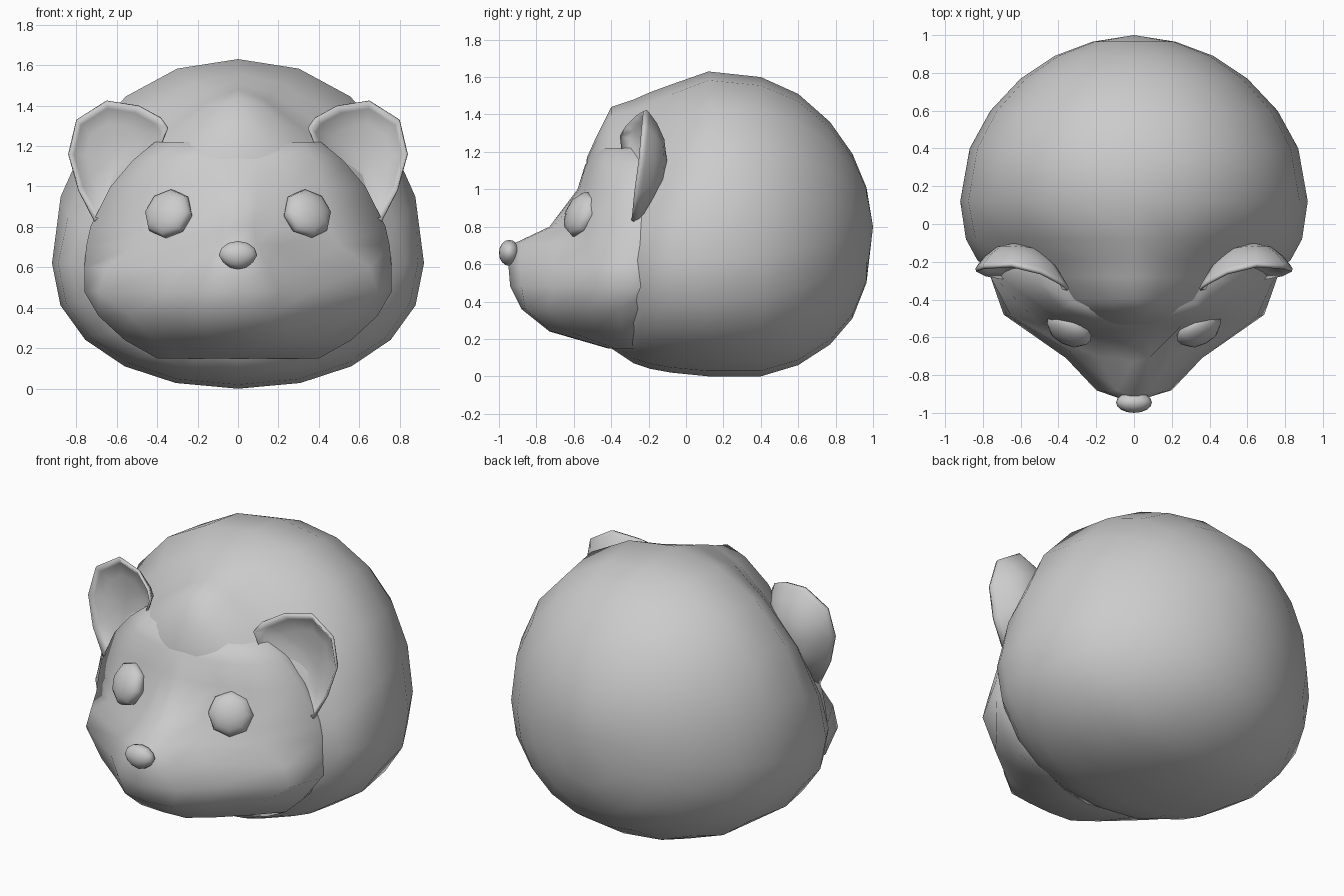
import bpy, bmesh, math
from mathutils import Vector

if "Cube" in bpy.data.objects:
    bpy.data.objects.remove(bpy.data.objects["Cube"])


def loft(name, rings, start, end):
    """Skin closed rings of points and close both ends with a fan."""
    bm = bmesh.new()
    loops = [[bm.verts.new(p) for p in r] for r in rings]
    n = len(loops[0])
    for a, b in zip(loops, loops[1:]):
        for i in range(n):
            j = (i + 1) % n
            bm.faces.new((a[i], a[j], b[j], b[i]))
    for loop, tip in ((loops[0], start), (loops[-1], end)):
        v = bm.verts.new(tip)
        for i in range(n):
            bm.faces.new((loop[i], loop[(i + 1) % n], v))
    bmesh.ops.recalc_face_normals(bm, faces=bm.faces)
    me = bpy.data.meshes.new(name)
    bm.to_mesh(me)
    bm.free()
    me.shade_smooth()
    ob = bpy.data.objects.new(name, me)
    bpy.context.collection.objects.link(ob)
    return ob


def ellipsoid(name, loc, scale, normal, segs, rings):
    bpy.ops.mesh.primitive_uv_sphere_add(segments=segs, ring_count=rings, radius=1, location=loc)
    ob = bpy.context.object
    ob.name = name
    ob.scale = scale
    ob.rotation_mode = 'QUATERNION'
    ob.rotation_quaternion = Vector(normal).to_track_quat('Z', 'Y')
    ob.data.shade_smooth()
    return ob


# Body: sections along y (y, half width, widest z, top z, bottom z, upper roundness)
sections = [
    (-0.53, 0.20, 0.95, 1.17, 0.70, 1.9),
    (-0.48, 0.34, 0.85, 1.28, 0.45, 1.8),
    (-0.40, 0.54, 0.75, 1.44, 0.15, 1.55),
    (-0.28, 0.73, 0.62, 1.48, 0.07, 1.45),
    (-0.19, 0.83, 0.62, 1.52, 0.04, 1.5),
    (-0.08, 0.89, 0.62, 1.56, 0.02, 1.7),
    (0.12, 0.92, 0.62, 1.63, 0.00, 2.1),
    (0.40, 0.87, 0.64, 1.60, 0.00, 2.1),
    (0.60, 0.76, 0.67, 1.51, 0.06, 2.1),
    (0.77, 0.60, 0.71, 1.36, 0.17, 2.1),
    (0.89, 0.42, 0.75, 1.19, 0.31, 2.0),
    (0.965, 0.22, 0.78, 1.01, 0.50, 2.0),
]


def body_ring(y, w, zc, zt, zb, upper, n=20):
    pts = []
    for i in range(n):
        a = 2 * math.pi * i / n
        c, s = math.cos(a), math.sin(a)
        h = zt - zc if s > 0 else zc - zb
        power = 2 / (upper if s > 0 else 2.15)
        pts.append((w * math.copysign(abs(c) ** power, c), y,
                    zc + h * math.copysign(abs(s) ** power, s)))
    return pts


loft("body", [body_ring(*s) for s in sections], (0, -0.545, 1.0), (0, 1.0, 0.8))

# Face: horizontal half profiles from the snout centre to the cheek
profiles = [
    (0.15, [(0, -.42), (.1, -.41), (.2, -.38), (.3, -.34), (.4, -.29), (.4, -.1)]),
    (0.24, [(0, -.73), (.15, -.72), (.27, -.63), (.42, -.49), (.56, -.34), (.5, -.1)]),
    (0.36, [(0, -.88), (.16, -.86), (.3, -.74), (.53, -.56), (.69, -.36), (.65, -.1)]),
    (0.48, [(0, -.94), (.2, -.88), (.36, -.71), (.69, -.48), (.76, -.28), (.7, -.1)]),
    (0.60, [(0, -.95), (.15, -.89), (.3, -.70), (.65, -.49), (.76, -.28), (.7, -.1)]),
    (0.71, [(0, -.92), (.09, -.88), (.2, -.70), (.5, -.53), (.75, -.27), (.7, -.1)]),
    (0.80, [(0, -.73), (.08, -.71), (.18, -.62), (.45, -.53), (.73, -.27), (.68, -.1)]),
    (1.00, [(0, -.58), (.1, -.57), (.25, -.54), (.42, -.49), (.63, -.29), (.58, -.1)]),
    (1.13, [(0, -.54), (.1, -.535), (.22, -.51), (.38, -.45), (.52, -.30), (.48, -.1)]),
    (1.22, [(0, -.46), (.1, -.46), (.2, -.45), (.32, -.42), (.41, -.30), (.38, -.1)]),
]
face_rings = [[(x, y, z) for x, y in p] + [(-x, y, z) for x, y in reversed(p[1:])]
              for z, p in profiles]
loft("face", face_rings, (0, -0.15, 0.17), (0, -0.15, 1.22))

# Ears: cupped shells grown from one rim loop
rim = [Vector(p) for p in (
    (.345, -.34, 1.29), (.38, -.31, 1.34), (.49, -.25, 1.40), (.65, -.21, 1.425),
    (.80, -.22, 1.33), (.84, -.235, 1.16), (.79, -.26, .98), (.71, -.275, .825),
    (.60, -.27, .90), (.48, -.29, 1.04), (.38, -.33, 1.20))]


def ear_ring(k, centre, y, bulge):
    c = Vector((centre[0], y, centre[1]))
    out = []
    for p in rim:
        q = c.lerp(p, k)
        q.y = c.y + (p.y - c.y) * k ** bulge
        out.append(q)
    return out


for side, sx in (("left", 1), ("right", -1)):
    mid = (0.63, 1.14)
    shape = [ear_ring(k, mid, -0.10, 2.4) for k in (0.45, 0.75, 0.94)]
    shape += [ear_ring(1.0, mid, -0.16, 1)]
    front = ear_ring(0.975, mid, -0.18, 1.6)
    for q in front:
        q.y -= 0.02
    shape += [front] + [ear_ring(k, mid, -0.19, 1.8) for k in (0.86, 0.6, 0.35)]
    flip = [[(sx * q.x, q.y, q.z) for q in r] for r in shape]
    loft(side + "_ear", flip, (sx * mid[0], -0.10, mid[1]), (sx * mid[0], -0.19, mid[1]))
    # Eyes: flattened low-sided balls
    ellipsoid(side + "_eye", (sx * 0.343, -0.56, 0.865), (0.128, 0.128, 0.072),
              (sx * 0.42, -0.80, 0.38), 8, 8)

# Nose: small rounded ball, pinched towards the bottom
nose = ellipsoid("nose", (0, -0.945, 0.66), (0.095, 0.07, 0.055), (0, -1, 0), 12, 8)
for v in nose.data.vertices:
    if v.co.y < -0.2:
        v.co.x *= 1 + 0.2 * v.co.y
